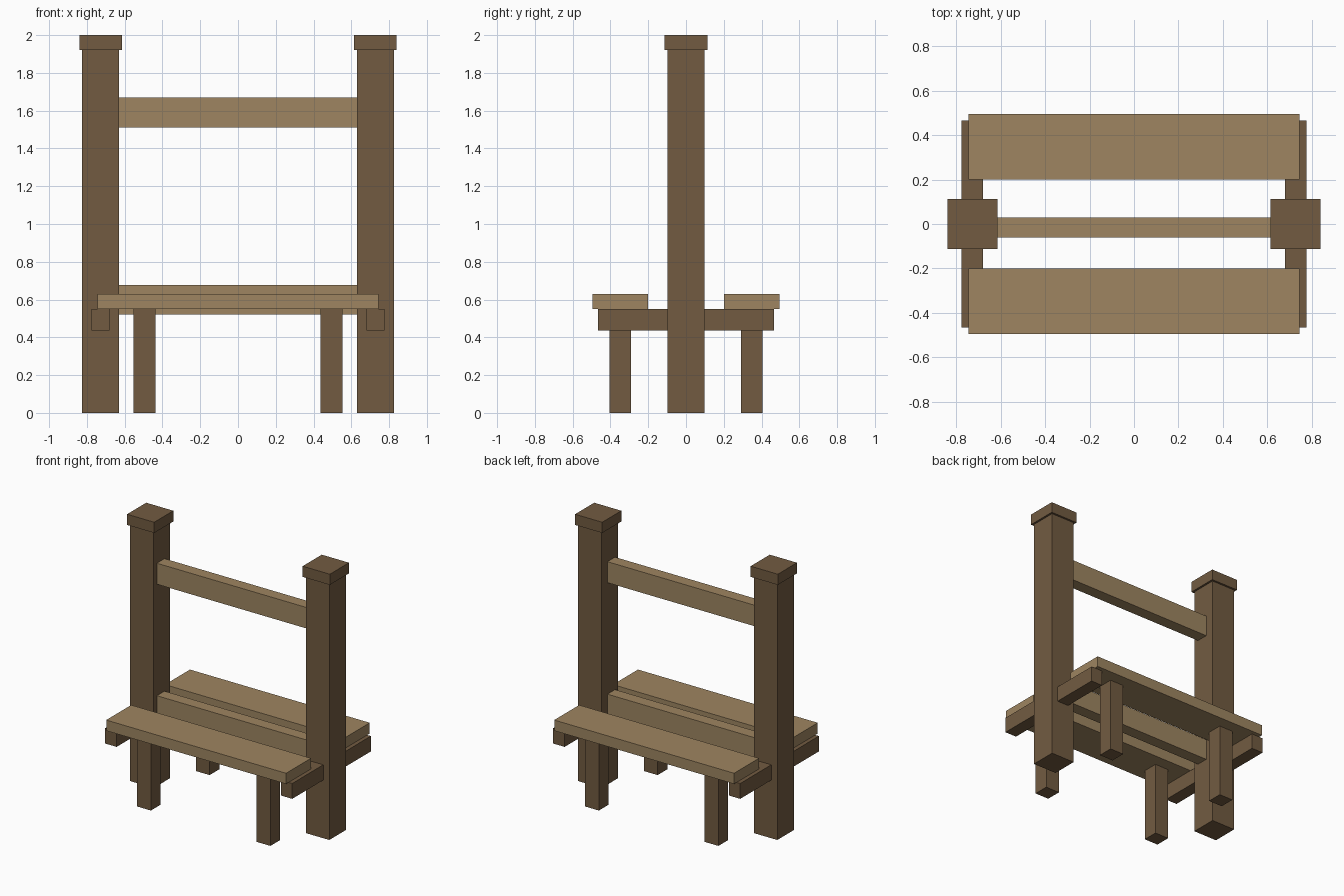
import bpy
import bmesh
from mathutils import Vector

cube = bpy.data.objects.get("Cube")
if cube:
    bpy.data.objects.remove(cube, do_unlink=True)


def material(name, rgb):
    mat = bpy.data.materials.new(name)
    mat.use_nodes = True
    color = (*rgb, 1)
    mat.diffuse_color = color
    bsdf = mat.node_tree.nodes["Principled BSDF"]
    bsdf.inputs["Base Color"].default_value = color
    bsdf.inputs["Roughness"].default_value = 0.9
    return mat


dark_wood = material("dark wood", (0.168, 0.105, 0.053))
light_wood = material("light wood", (0.342, 0.235, 0.119))


def box(name, x, y, z, mat):
    """Box spanning the (min, max) range on each axis."""
    low, high = Vector((x[0], y[0], z[0])), Vector((x[1], y[1], z[1]))
    mesh = bpy.data.meshes.new(name)
    bm = bmesh.new()
    bmesh.ops.create_cube(bm, size=1)
    bmesh.ops.scale(bm, vec=high - low, verts=bm.verts)
    bm.to_mesh(mesh)
    bm.free()
    mesh.materials.append(mat)
    obj = bpy.data.objects.new(name, mesh)
    obj.location = (low + high) / 2
    bpy.context.collection.objects.link(obj)
    return obj


def span(side, a, b):
    """Range a..b, mirrored when side is -1."""
    return sorted((side * a, side * b))


# Posts, caps and the crossbeams that carry the seats
for side, label in ((1, "left"), (-1, "right")):
    box(f"{label}_post", span(side, 0.63, 0.825), (-0.098, 0.098), (0, 1.92), dark_wood)
    box(f"{label}_post_cap", span(side, 0.615, 0.84), (-0.113, 0.113), (1.92, 2), dark_wood)
    box(f"{label}_crossbeam", span(side, 0.68, 0.775), (-0.465, 0.465), (0.435, 0.55), dark_wood)

# Seats with their legs
for depth, end in ((-1, "front"), (1, "back")):
    box(f"{end}_seat", (-0.745, 0.745), span(depth, 0.2, 0.495), (0.55, 0.63), light_wood)
    for side, label in ((1, "left"), (-1, "right")):
        box(f"{end}_{label}_leg", span(side, 0.438, 0.552),
            span(depth, 0.29, 0.405), (0, 0.55), dark_wood)

# Rails between the posts
for name, bottom in (("lower_rail", 0.52), ("upper_rail", 1.512)):
    box(name, (-0.63, 0.63), (-0.06, 0.03), (bottom, bottom + 0.157), light_wood)
